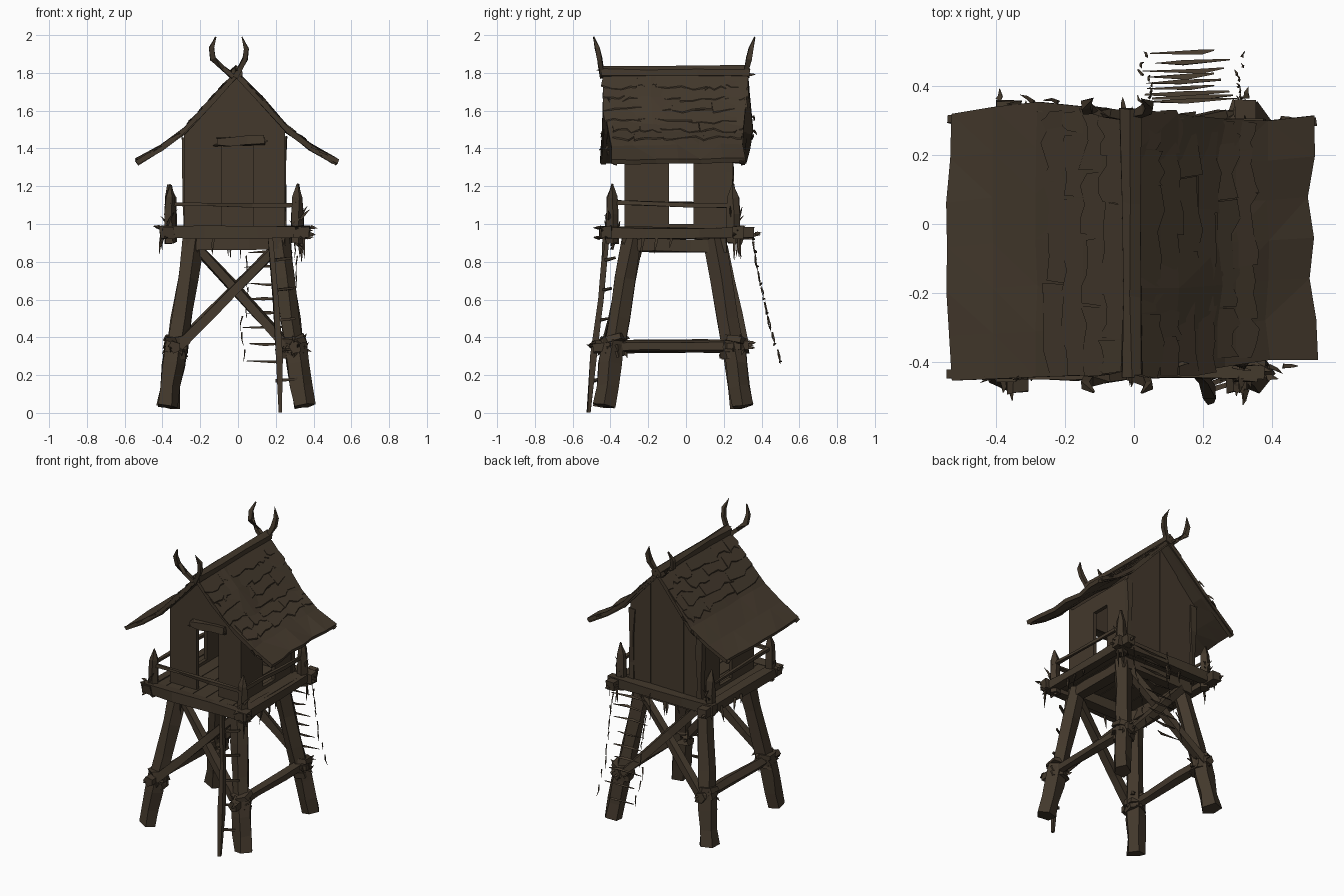
import bpy, bmesh, math, random
from mathutils import Vector

if "Cube" in bpy.data.objects:
    bpy.data.objects.remove(bpy.data.objects["Cube"])
random.seed(7)

wood = bpy.data.materials.new("dark weathered wood")
wood.diffuse_color = (0.056, 0.040, 0.025, 1)
wood.use_nodes = True
wood.node_tree.nodes["Principled BSDF"].inputs["Base Color"].default_value = wood.diffuse_color


def j(a):
    return random.uniform(-a, a)


def finish(name, bm):
    bmesh.ops.recalc_face_normals(bm, faces=bm.faces[:])
    me = bpy.data.meshes.new(name)
    bm.to_mesh(me)
    bm.free()
    me.materials.append(wood)
    ob = bpy.data.objects.new(name, me)
    bpy.context.collection.objects.link(ob)
    return ob


def sweep(bm, pts, radii, sides=4, rough=0.005):
    """Rough-hewn pole along a path."""
    pts = [Vector(p) for p in pts]
    rings = []
    for i, p in enumerate(pts):
        d = (pts[min(i + 1, len(pts) - 1)] - pts[max(i - 1, 0)]).normalized()
        ref = Vector((0, 0, 1)) if abs(d.z) < 0.75 else Vector((0, 1, 0))
        u = d.cross(ref).normalized()
        v = u.cross(d)
        ring = []
        for k in range(sides):
            a = 2 * math.pi * (k + 0.5) / sides
            q = p + (u * math.cos(a) + v * math.sin(a)) * radii[i]
            ring.append(bm.verts.new(q + Vector((j(rough), j(rough), j(rough)))))
        rings.append(ring)
    for r, s in zip(rings, rings[1:]):
        for k in range(sides):
            n = (k + 1) % sides
            bm.faces.new((r[k], r[n], s[n], s[k]))
    bm.faces.new(rings[0])
    bm.faces.new(rings[-1])


def splinter(bm, p, direction, width, length):
    """Thin pointed sliver of wood."""
    p, d = Vector(p), Vector(direction).normalized()
    sweep(bm, [p, p + d * length * 0.5 + Vector((j(.006), j(.006), 0)), p + d * length],
          [width, width * 0.7, 0.001], 3, 0.001)


def beam(name, a, b, r, sides=4, chips=4):
    """Straight beam with uneven middle and torn ends."""
    a, b = Vector(a), Vector(b)
    bm = bmesh.new()
    ts = [0, 0.3, 0.65, 1]
    sweep(bm, [a.lerp(b, t) for t in ts], [r * random.uniform(.92, 1.08) for t in ts], sides, .006)
    d = (b - a).normalized()
    for k in range(chips):
        end, s = (a, -1) if k % 2 else (b, 1)
        off = Vector((j(r * .7), j(r * .7), j(r * .7)))
        splinter(bm, end - d * s * 0.02 + off, d * s + Vector((j(.2), j(.2), j(.2))), r * .3, 0.035)
    return finish(name, bm)


def prism(bm, poly, thick, axis):
    """Extrude a flat outline: axis y takes (x,z) points at depth, axis x takes (y,z)."""
    lo, hi = thick
    make = (lambda p, t: (p[0], t, p[1])) if axis == 'y' else (lambda p, t: (t, p[0], p[1]))
    A = [bm.verts.new(make(p, lo)) for p in poly]
    B = [bm.verts.new(make(p, hi)) for p in poly]
    bm.faces.new(A)
    bm.faces.new(B)
    for k in range(len(poly)):
        n = (k + 1) % len(poly)
        bm.faces.new((A[k], A[n], B[n], B[k]))


CX = -0.008
PROFILE = [(0, 1.81), (.13, 1.67), (.275, 1.51), (.40, 1.42), (.53, 1.345)]


def roof_z(d):
    for (d0, z0), (d1, z1) in zip(PROFILE, PROFILE[1:]):
        if d <= d1:
            return z0 + (z1 - z0) * (d - d0) / (d1 - d0)
    return PROFILE[-1][1]


# Splayed legs in two pieces, with lashings at the joint
for yn, yb, ym, yt in (("front", -.43, -.385, -.285), ("back", .295, .25, .15)):
    for xn, xb, xm, xt in (("left", -.375, -.33, -.24), ("right", .345, .295, .215)):
        n = yn + "_" + xn
        beam(n + "_leg_lower", (xb, yb, .035), (xm, ym, .38), .063, 5, 0)
        beam(n + "_leg_upper", (xm, ym, .32), (xt, yt, .92), .057, 5, 0)
        bm = bmesh.new()
        for k in range(3):
            z = .31 + k * .04
            sweep(bm, [(xm + j(.006), ym, z - .014), (xm, ym + j(.006), z + .016)], [.068, .066], 6, .008)
        for k in range(6):
            a = random.uniform(0, 6.28)
            splinter(bm, (xm + .055 * math.cos(a), ym + .055 * math.sin(a), .36 + j(.05)),
                     (math.cos(a), math.sin(a), j(2)), .012, .04)
        finish(n + "_lashing", bm)

# Cross braces front and back, tie beams on the sides
for n, yl, yh in (("front", -.42, -.31), ("back", .29, .18)):
    beam(n + "_brace_a", (-.33, yl, .34), (.20, yh, .87), .034)
    beam(n + "_brace_b", (.26, yl + .02, .36), (-.21, yh + .015, .87), .034)
for n, x in (("left", -.335), ("right", .30)):
    beam(n + "_tie_beam", (x, -.49, .35), (x, .33, .355), .036, 5, 6)

# Platform: lower frame, outer beams and floor planks
for n, y in (("front", -.305), ("back", .18)):
    beam(n + "_lower_beam", (-.275, y, .90), (.245, y, .90), .046, 4, 0)
for n, x in (("left", -.25), ("right", .22)):
    beam(n + "_lower_beam", (x, -.33, .888), (x, .215, .888), .046, 4, 0)
for n, y in (("front", -.42), ("back", .275)):
    beam(n + "_deck_beam", (-.415, y, .957), (.38, y, .957), .043, 4, 6)
for n, x in (("left", -.37), ("right", .325)):
    beam(n + "_deck_beam", (x, -.455, .953), (x, .36, .953), .041, 4, 6)
bm = bmesh.new()
for k in range(7):
    x = -.37 + k * .1
    prism(bm, [(-.43 + j(.015), .955), (.28 + j(.015), .955), (.28, .98), (-.43, .98)], (x, x + .096), 'x')
finish("floor_planks", bm)

# Railing posts with pointed tops, and rails on the front and sides
for yn, y in (("front", -.39), ("back", .25)):
    for xn, x in (("left", -.36), ("right", .312)):
        bm = bmesh.new()
        sweep(bm, [(x, y, .90), (x, y, 1.05), (x, y, 1.14), (x + j(.01), y, 1.21)],
              [.034, .035, .029, .004], 5)
        for k in range(5):
            splinter(bm, (x + j(.03), y + j(.03), .95 + j(.1)), (j(1), j(1), 1), .01, .07)
        finish(yn + "_" + xn + "_rail_post", bm)
beam("front_rail", (-.37, -.39, 1.105), (.32, -.39, 1.10), .014)
for n, x in (("left", -.36), ("right", .312)):
    beam(n + "_rail", (x, -.40, 1.115), (x, .26, 1.095), .014)

# House: front wall with open doorway, closed back wall, side walls with openings
L, R = -.285, .25
top = lambda x: roof_z(abs(x - CX)) - .02
bm = bmesh.new()
for a, b in ((L, -.085), (.08, R)):
    prism(bm, [(a, .96), (b, .96), (b, top(b)), (a, top(a))], (-.325, -.30), 'y')
prism(bm, [(-.085, 1.42), (.08, 1.42), (.08, top(.08)), (CX, top(CX)), (-.085, top(-.085))], (-.323, -.30), 'y')
finish("front_wall", bm)
bm = bmesh.new()
cuts = [L, -.15, CX, .10, R]
for k, (a, b) in enumerate(zip(cuts, cuts[1:])):
    prism(bm, [(a, .93), (b, .93), (b, top(b)), (a, top(a))], (.21, .235 + .005 * (k % 2)), 'y')
finish("back_wall", bm)
for n, x0, x1 in (("left", L, L + .025), ("right", R - .025, R)):
    bm = bmesh.new()
    for y0, y1, z0, z1 in ((-.325, -.09, .96, 1.48), (.04, .235, .96, 1.48), (-.09, .04, 1.37, 1.48), (-.09, .04, .96, 1.0)):
        prism(bm, [(y0, z0), (y1, z0), (y1, z1), (y0, z1)], (x0, x1), 'x')
    finish(n + "_wall", bm)
    beam("back_" + n + "_corner_post", ((x0 + x1) / 2, .23, .94), ((x0 + x1) / 2, .23, 1.46), .026)
beam("door_lintel", (-.11, -.335, 1.435), (.14, -.335, 1.445), .03)

# Roof: sagging slabs, with torn shingle rows on top
for n, s in (("left", -1), ("right", 1)):
    bm = bmesh.new()
    ends = [(-.44, .325), (-.44, .34), (-.445, .355), (-.45, .34), (-.455, .32)] if s < 0 else \
           [(-.44, .325), (-.44, .32), (-.415, .305), (-.395, .30), (-.395, .315)]
    rows = []
    for (d, z), (y0, y1) in zip(PROFILE, ends):
        up, dn = [], []
        for t in range(7):
            y = y0 + (y1 - y0) * t / 6
            w = .012 if s > 0 else .004
            bow = (.02 * (t - 3) ** 2 / 9 - .008) if s > 0 else (.006 - .015 * (t - 3) ** 2 / 9)
            x, h = CX + s * (d + (j(w) + (bow if d > .5 else 0) if d else 0)), z + j(w * .5)
            up.append(bm.verts.new((x, y, h)))
            dn.append(bm.verts.new((x - s * .008, y, h - .024)))
        rows.append(up + dn[::-1])
    for r, q in zip(rows, rows[1:]):
        for k in range(14):
            m = (k + 1) % 14
            bm.faces.new((r[k], r[m], q[m], q[k]))
    bm.faces.new(rows[0])
    bm.faces.new(rows[-1])
    bmesh.ops.triangulate(bm, faces=bm.faces[:])
    finish(n + "_roof", bm)
    bm = bmesh.new()
    for row in range(6 if s > 0 else 4):
        d = .03 + row * .055
        y, end = -.44 if row < 4 else -.39, .33 if s < 0 or row < 3 else .30
        while y < end - .05:
            ye = min(y + random.uniform(.1, .3), end)
            lower = [(d + .055 + j(.014), ye + (y - ye) * t / 4 + j(.01)) for t in range(5)]
            P = [(CX + s * d, y, roof_z(d) + .002), (CX + s * d, ye, roof_z(d) + .002)]
            P += [(CX + s * e, yy, roof_z(e) + .008 + j(.004)) for e, yy in lower]
            A = [bm.verts.new(p) for p in P]
            B = [bm.verts.new((p[0], p[1], p[2] - .008)) for p in P]
            bm.faces.new(A)
            bm.faces.new(B)
            for k in range(len(P)):
                m = (k + 1) % len(P)
                bm.faces.new((A[k], A[m], B[m], B[k]))
            y = ye + random.choice((-.01, .003))
    finish(n + "_shingles", bm)
    # Thin bargeboards under the gable edges
    for m, e in (("front", 0), ("back", 1)):
        bm = bmesh.new()
        sweep(bm, [(CX + s * d, q[e] + (.018 if e == 0 else -.018), z - .022) for (d, z), q in zip(PROFILE, ends)],
              [.016] * 5, 4, .004)
        for k in range(3):
            d = random.uniform(.05, .5)
            splinter(bm, (CX + s * d, ends[2][e], roof_z(d) - .01), (s * .9, j(.5), -.5), .009, .05)
        finish(m + "_" + n + "_bargeboard", bm)

# Ridge log and a curved pair of horns at each end
beam("ridge_log", (CX, -.445, 1.803), (CX, .335, 1.803), .034, 6, 6)
for n, y, o in (("front", -.44, -1), ("back", .315, 1)):
    for m, s in (("left", -1), ("right", 1)):
        bm = bmesh.new()
        path = ((.005, 1.78, 0), (.045, 1.825, .008), (.085, 1.875, .018), (.092, 1.93, .03), (.07, 1.99, .05))
        sweep(bm, [(CX - .012 - min(i, 2) * .014 + s * p[0], y + o * p[2], p[1]) for i, p in enumerate(path)],
              [.02, .018, .02, .016, .002], 4, .003)
        finish(n + "_" + m + "_horn", bm)

# Leaning climbing pole with pegs at the front right
bm = bmesh.new()
sweep(bm, [(.225, -.515, .0), (.22, -.49, .3), (.20, -.45, .6), (.17, -.42, .95)], [.012, .022, .02, .018], 4, .004)
for k in range(5):
    z = .17 + k * .16
    sweep(bm, [(.20, -.505 + z * .1, z), (.33 - z * .06, -.475 + z * .12, z + .01)], [.01, .008], 4, .002)
finish("climbing_pole", bm)

# Tattered remains of a rope ladder hanging off the back
hang = [(.35, .97), (.37, .80), (.41, .60), (.45, .42), (.52, .20)]
bm = bmesh.new()
for k in range(9):
    t = .3 + k * .42
    i = int(t)
    y = hang[i][0] + (hang[i + 1][0] - hang[i][0]) * (t - i)
    z = hang[i][1] + (hang[i + 1][1] - hang[i][1]) * (t - i)
    sweep(bm, [(.05 + j(.025), y, z), (.16 + j(.04), y, z + j(.01)), (.27 + j(.04), y + .01, z)],
          [.002, .010, .002], 3, .002)
    for x in (.04, .30):
        splinter(bm, (x + j(.02), y - .01, z + .06), (j(.2), .2, -1), .005, random.uniform(.05, .1))
finish("rope_ladder", bm)

# Rags and splinters hanging below the deck
bm = bmesh.new()
for k in range(16):
    e = random.choice([(-.40, j(.35)), (.34, j(.35)), (random.uniform(-.4, .36), -.43), (random.uniform(-.4, .36), .28)])
    splinter(bm, (e[0], e[1], .95), (j(.15), j(.15), -1), .011, random.uniform(.05, .15))
finish("hanging_splinters", bm)
